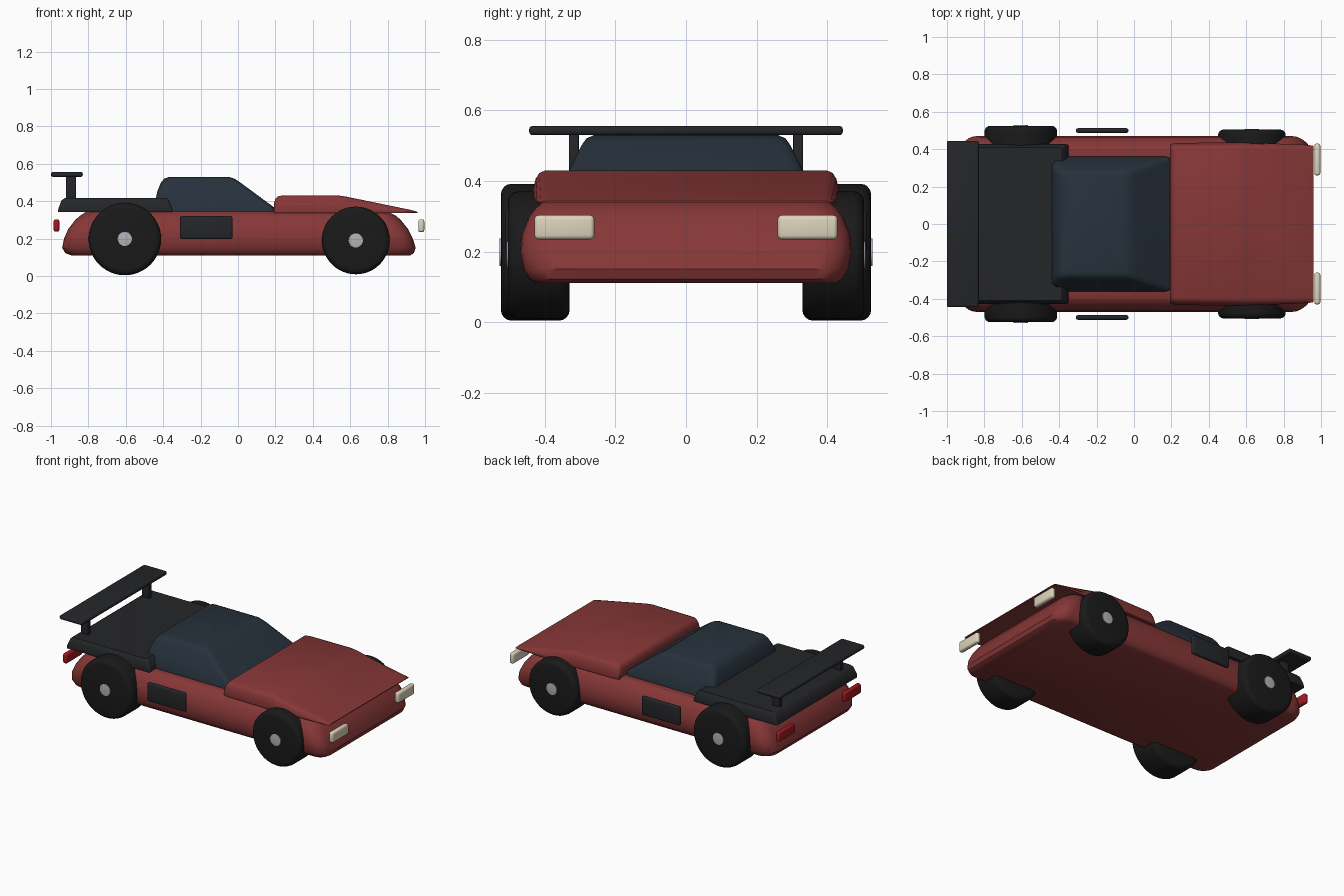
import bpy, bmesh, math

if "Cube" in bpy.data.objects:
    bpy.data.objects.remove(bpy.data.objects["Cube"])


def material(name, r, g, b):
    m = bpy.data.materials.new(name)
    m.diffuse_color = (r, g, b, 1)
    m.use_nodes = True
    m.node_tree.nodes["Principled BSDF"].inputs["Base Color"].default_value = m.diffuse_color
    return m


RED = material("red_paint", 0.24, 0.038, 0.038)
GLASS = material("tinted_glass", 0.02, 0.031, 0.045)
DARK = material("dark_trim", 0.018, 0.019, 0.022)
RUBBER = material("rubber", 0.01, 0.01, 0.01)
CREAM = material("headlight_cream", 0.72, 0.66, 0.5)
TAIL = material("taillight_red", 0.35, 0.01, 0.014)
METAL = material("hub_metal", 0.45, 0.45, 0.48)


def finish(name, bm, mat, bevel=0, segments=3, angle=35):
    bmesh.ops.recalc_face_normals(bm, faces=bm.faces)
    if bevel:
        edges = [e for e in bm.edges if e.calc_face_angle(0) > 0.6]
        bmesh.ops.bevel(bm, geom=edges, offset=bevel, segments=segments,
                        profile=0.5, affect='EDGES')
    me = bpy.data.meshes.new(name)
    bm.to_mesh(me)
    bm.free()
    me.materials.append(mat)
    ob = bpy.data.objects.new(name, me)
    bpy.context.collection.objects.link(ob)
    bpy.ops.object.select_all(action='DESELECT')
    ob.select_set(True)
    bpy.context.view_layer.objects.active = ob
    bpy.ops.object.shade_smooth_by_angle(angle=math.radians(angle))
    return ob


def loft(name, rings, mat):
    bm = bmesh.new()
    loops = [[bm.verts.new(p) for p in ring] for ring in rings]
    n = len(loops[0])
    for a, b in zip(loops, loops[1:]):
        for i in range(n):
            j = (i + 1) % n
            bm.faces.new((a[i], a[j], b[j], b[i]))
    bm.faces.new(loops[0])
    bm.faces.new(loops[-1])
    return finish(name, bm, mat)


def rounded_ring(z, x0, x1, hw, r, seg=6):
    pts = []
    for k, (cx, cy) in enumerate([(x1 - r, hw - r), (x0 + r, hw - r),
                                  (x0 + r, r - hw), (x1 - r, r - hw)]):
        for i in range(seg + 1):
            a = math.pi / 2 * (k + i / seg)
            pts.append((cx + r * math.cos(a), cy + r * math.sin(a), z))
    return pts


def box(name, x, y, z, mat, bevel=0.008):
    bm = bmesh.new()
    bmesh.ops.create_cube(bm, size=1)
    for v in bm.verts:
        v.co = [(lo + hi) / 2 + c * (hi - lo) for c, (lo, hi) in zip(v.co, (x, y, z))]
    return finish(name, bm, mat, bevel)


def cylinder(name, x, z, y0, y1, radius, mat, bevel, sides=48):
    bm = bmesh.new()
    bmesh.ops.create_cone(bm, cap_ends=True, segments=sides, radius1=radius,
                          radius2=radius, depth=abs(y1 - y0))
    for v in bm.verts:
        a, b, c = v.co
        v.co = (x + a, (y0 + y1) / 2 + c, z + b)
    return finish(name, bm, mat, bevel, 4)


# lower body: rounded hull
loft("body", [rounded_ring(*r) for r in (
    (0.11, -0.89, 0.92, 0.425, 0.06), (0.122, -0.923, 0.94, 0.445, 0.08),
    (0.15, -0.94, 0.95, 0.46, 0.09), (0.2, -0.93, 0.935, 0.47, 0.09),
    (0.25, -0.908, 0.91, 0.465, 0.09), (0.3, -0.87, 0.87, 0.444, 0.08),
    (0.325, -0.84, 0.84, 0.425, 0.07), (0.345, -0.81, 0.80, 0.40, 0.06))], RED)

# cabin
loft("cabin", [rounded_ring(*r) for r in (
    (0.338, -0.45, 0.2, 0.36, 0.03), (0.365, -0.45, 0.195, 0.36, 0.03),
    (0.45, -0.432, 0.08, 0.322, 0.035), (0.50, -0.412, 0.012, 0.297, 0.035),
    (0.52, -0.395, -0.018, 0.283, 0.035), (0.53, -0.368, -0.05, 0.262, 0.03))], GLASS)

# rear deck
loft("rear_deck", [rounded_ring(*r) for r in (
    (0.342, -0.963, -0.35, 0.425, 0.012), (0.362, -0.96, -0.352, 0.427, 0.015),
    (0.405, -0.943, -0.37, 0.418, 0.015), (0.417, -0.925, -0.385, 0.408, 0.012))], DARK)


# hood: wedge tapering to a thin nose
def hood_section(x, top, hw):
    base, h = 0.338, top - 0.338
    half = [(hw, 0), (hw + 0.003, 0.3), (hw - 0.008, 0.75), (hw - 0.018, 0.92), (hw - 0.035, 1)]
    pts = half + [(-y, t) for y, t in reversed(half)]
    return [(x, y, base + h * t) for y, t in pts]


loft("hood", [hood_section(*s) for s in (
    (0.193, 0.39, 0.422), (0.2, 0.412, 0.425), (0.214, 0.426, 0.428),
    (0.235, 0.43, 0.43), (0.54, 0.43, 0.434), (0.58, 0.424, 0.434),
    (0.93, 0.352, 0.42), (0.96, 0.343, 0.415))], RED)

# rear wing
box("rear_wing", (-1.0, -0.83), (-0.445, 0.445), (0.53, 0.556), DARK, 0.01)

for s, side in ((-1, "right"), (1, "left")):
    def span(a, b):
        return tuple(sorted((s * a, s * b)))

    box("wing_post_" + side, (-0.92, -0.866), span(0.304, 0.332), (0.405, 0.54), DARK, 0.004)
    box("side_intake_" + side, (-0.31, -0.03), span(0.487, 0.512), (0.197, 0.321), DARK, 0.01)
    box("headlight_" + side, (0.964, 0.996), span(0.26, 0.43), (0.234, 0.303), CREAM, 0.012)
    box("taillight_" + side, (-0.986, -0.955), span(0.26, 0.43), (0.237, 0.303), TAIL, 0.012)

    # wheels with small hubs
    for end, x, z, r, outer in (("rear", -0.605, 0.198, 0.194, 0.525),
                                ("front", 0.63, 0.19, 0.181, 0.505)):
        cylinder(f"{end}_tyre_{side}", x, z, s * 0.33, s * outer, r, RUBBER, 0.03)
        cylinder(f"{end}_hub_{side}", x, z, s * 0.45, s * (outer + 0.004), 0.039, METAL, 0.002, 24)
